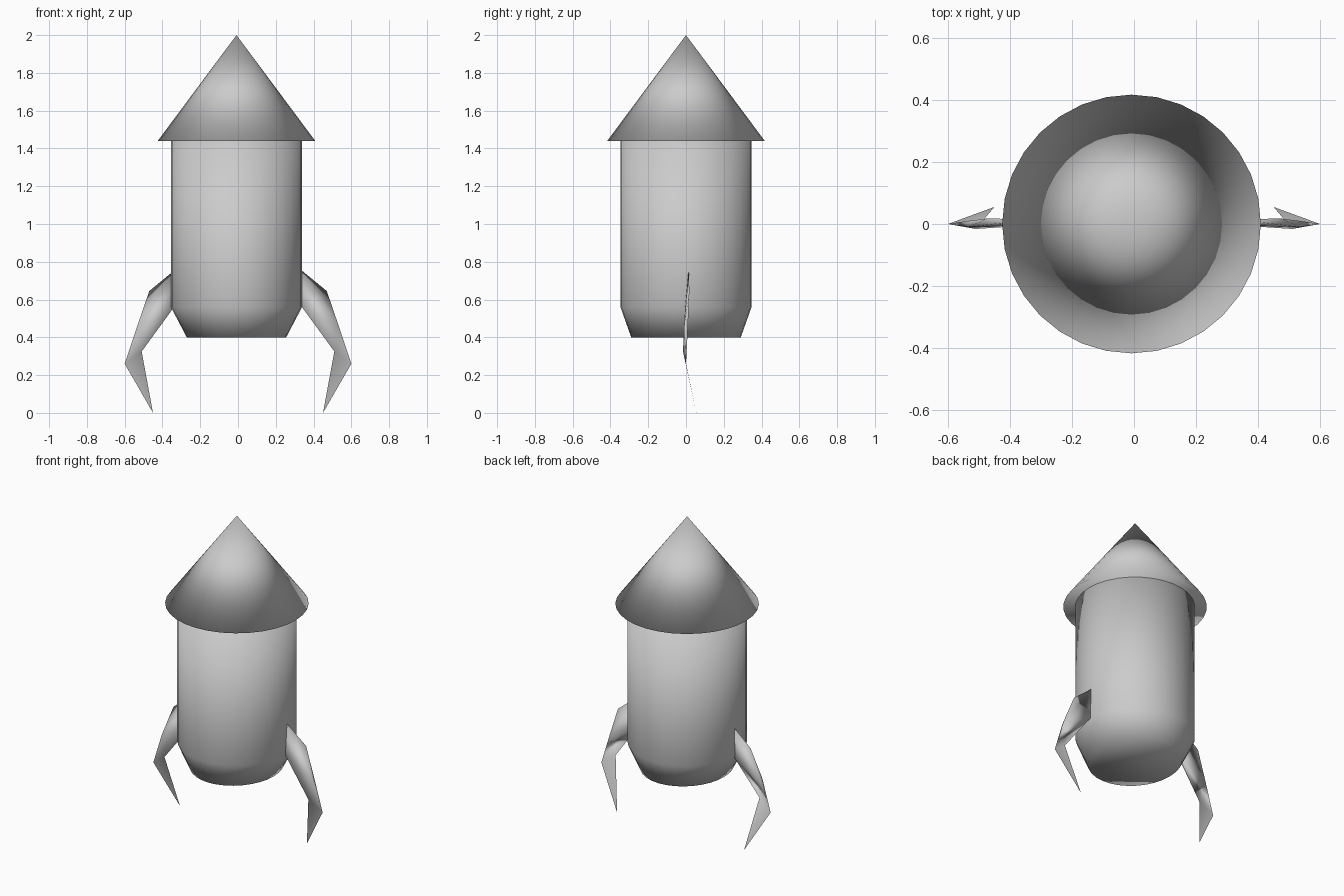
import bpy, bmesh, math

if "Cube" in bpy.data.objects:
    bpy.data.objects.remove(bpy.data.objects["Cube"])

SEG = 32
CX = -0.008  # hull axis sits slightly left of the fins' mirror plane


def make_object(name, bm, smooth=True):
    bmesh.ops.recalc_face_normals(bm, faces=bm.faces)
    for f in bm.faces:
        f.smooth = smooth
    me = bpy.data.meshes.new(name)
    bm.to_mesh(me)
    bm.free()
    ob = bpy.data.objects.new(name, me)
    bpy.context.collection.objects.link(ob)
    return ob


def lathe(name, rings, apex=None):
    """Stack of elliptical rings (rx, ry, z), capped below and by a cap or an apex above."""
    bm = bmesh.new()
    loops = []
    for rx, ry, z in rings:
        loops.append([bm.verts.new((CX + rx * math.sin(2 * math.pi * i / SEG),
                                    ry * math.cos(2 * math.pi * i / SEG), z))
                      for i in range(SEG)])
    for a, b in zip(loops, loops[1:]):
        for i in range(SEG):
            j = (i + 1) % SEG
            bm.faces.new((a[i], a[j], b[j], b[i]))
    bm.faces.new(loops[0])
    if apex is None:
        bm.faces.new(loops[-1])
    else:
        tip = bm.verts.new((CX, 0, apex))
        for i in range(SEG):
            bm.faces.new((loops[-1][i], loops[-1][(i + 1) % SEG], tip))
    return make_object(name, bm)


# Hull with tapered tail, and overhanging nose cone
lathe("hull", [(0.263, 0.29, 0.40), (0.347, 0.347, 0.56), (0.347, 0.347, 1.44)])
lathe("nose_cone", [(0.417, 0.417, 1.44)], apex=2.0)

# Bent landing fins: thin wedge down to the knee, then a flat blade to the foot
POINTS = {
    "root_top": (0.33, 0.014, 0.76),
    "root_low_f": (0.33, -0.004, 0.572),
    "root_low_b": (0.33, 0.010, 0.572),
    "shoulder": (0.47, 0.018, 0.645),
    "ridge_f": (0.535, -0.010, 0.455),
    "ridge_b": (0.535, 0.010, 0.455),
    "knee_in": (0.51, -0.016, 0.325),
    "knee_out": (0.60, 0.0, 0.26),
    "foot": (0.45, 0.055, 0.0),
}
FACES = [
    ("root_top", "shoulder", "ridge_f"), ("root_top", "ridge_f", "root_low_f"),
    ("root_low_f", "ridge_f", "knee_in"), ("ridge_f", "knee_out", "knee_in"),
    ("root_top", "ridge_b", "shoulder"), ("root_top", "root_low_b", "ridge_b"),
    ("root_low_b", "knee_in", "ridge_b"), ("ridge_b", "knee_in", "knee_out"),
    ("shoulder", "ridge_b", "ridge_f"), ("ridge_f", "ridge_b", "knee_out"),
    ("root_low_f", "knee_in", "root_low_b"), ("root_top", "root_low_f", "root_low_b"),
    ("knee_in", "knee_out", "foot"),
]
for name, side in (("right_fin", 1), ("left_fin", -1)):
    bm = bmesh.new()
    v = {k: bm.verts.new((side * x, y, z)) for k, (x, y, z) in POINTS.items()}
    for f in FACES:
        bm.faces.new([v[k] for k in f])
    make_object(name, bm)
